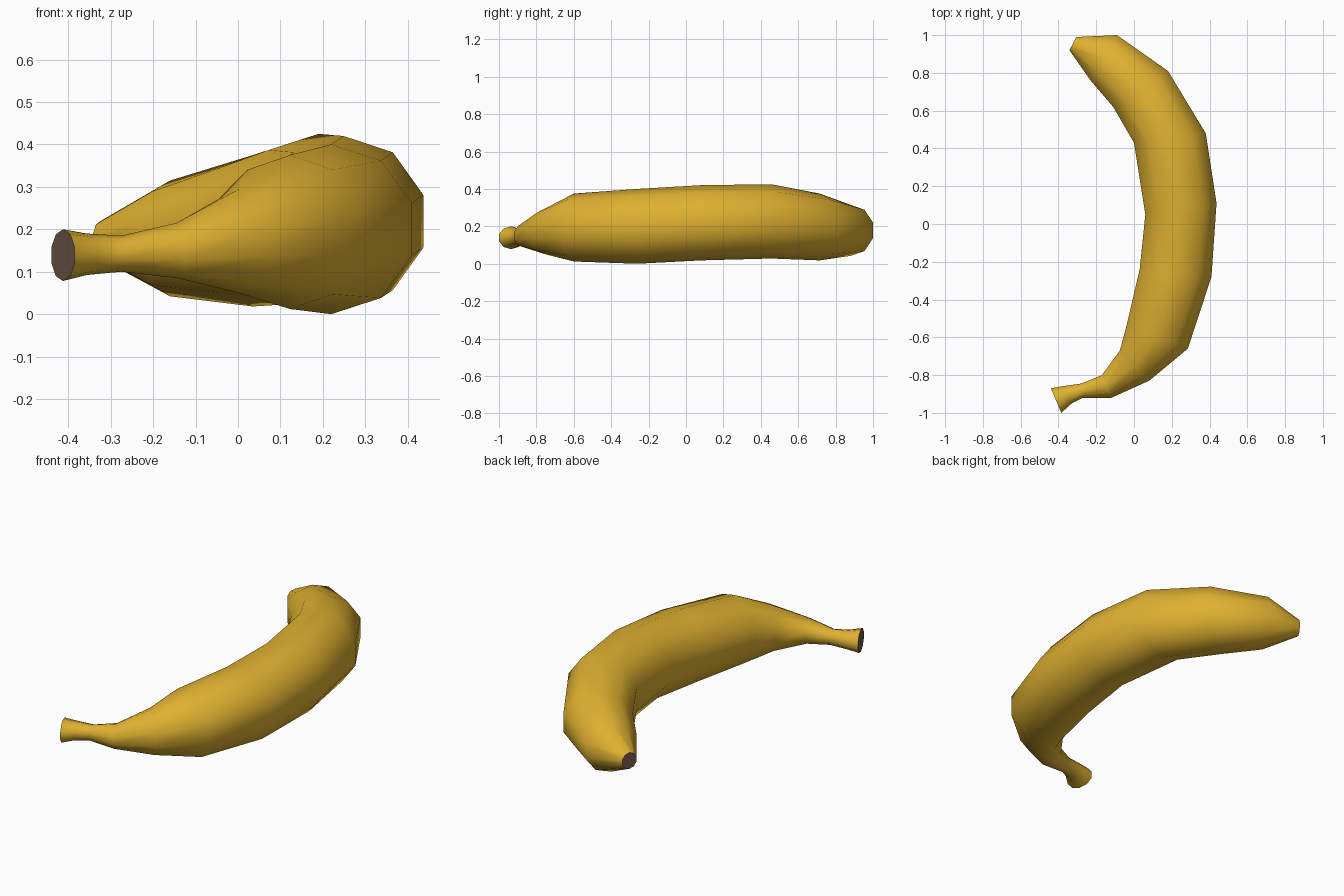
import bpy, bmesh, math
from mathutils import Vector

if "Cube" in bpy.data.objects:
    bpy.data.objects.remove(bpy.data.objects["Cube"])


def material(name, rgb):
    m = bpy.data.materials.new(name)
    m.diffuse_color = (*rgb, 1)
    m.use_nodes = True
    m.node_tree.nodes["Principled BSDF"].inputs["Base Color"].default_value = m.diffuse_color
    return m


# Cross-sections: inner x, inner y, outer x, outer y, bottom z, top z
RINGS = [
    (-0.44, -0.87, -0.385, -1.0, 0.078, 0.20),
    (-0.385, -0.86, -0.33, -0.95, 0.092, 0.19),
    (-0.28, -0.845, -0.27, -0.92, 0.10, 0.185),
    (-0.17, -0.80, -0.12, -0.92, 0.085, 0.215),
    (-0.075, -0.67, 0.08, -0.83, 0.05, 0.295),
    (-0.04, -0.54, 0.285, -0.66, 0.012, 0.375),
    (0.03, -0.24, 0.41, -0.28, 0.0, 0.40),
    (0.06, 0.05, 0.437, 0.11, 0.018, 0.42),
    (0.00, 0.43, 0.38, 0.48, 0.028, 0.425),
    (-0.11, 0.62, 0.18, 0.81, 0.018, 0.375),
    (-0.23, 0.76, -0.09, 1.0, 0.042, 0.315),
    (-0.342, 0.92, -0.305, 0.99, 0.13, 0.22),
]
SIDES = 10

bm = bmesh.new()
loops = []
for ix, iy, ox, oy, zb, zt in RINGS:
    inner, outer = Vector((ix, iy, 0)), Vector((ox, oy, 0))
    mid = (inner + outer) / 2
    mid.z = (zb + zt) / 2
    # flat sides face inward and outward, corners point up and down
    across = (outer - inner) / 2 / math.cos(math.pi / SIDES)
    up = Vector((0, 0, (zt - zb) / 2))
    angles = [math.tau * (k + 0.5) / SIDES for k in range(SIDES)]
    loops.append([bm.verts.new(mid + across * math.cos(a) + up * math.sin(a))
                  for a in angles])

# Skin
for a, b in zip(loops, loops[1:]):
    for k in range(SIDES):
        n = (k + 1) % SIDES
        bm.faces.new((a[k], a[n], b[n], b[k])).smooth = True

# Brown cut stem and blossom tip
for loop in (loops[0], loops[-1]):
    cap = bm.faces.new(loop)
    cap.material_index = 1
    for e in cap.edges:
        e.smooth = False

bmesh.ops.recalc_face_normals(bm, faces=bm.faces[:])
mesh = bpy.data.meshes.new("banana")
bm.to_mesh(mesh)
bm.free()
mesh.materials.append(material("banana yellow", (0.74, 0.44, 0.03)))
mesh.materials.append(material("stem brown", (0.17, 0.10, 0.065)))
bpy.context.collection.objects.link(bpy.data.objects.new("banana", mesh))
